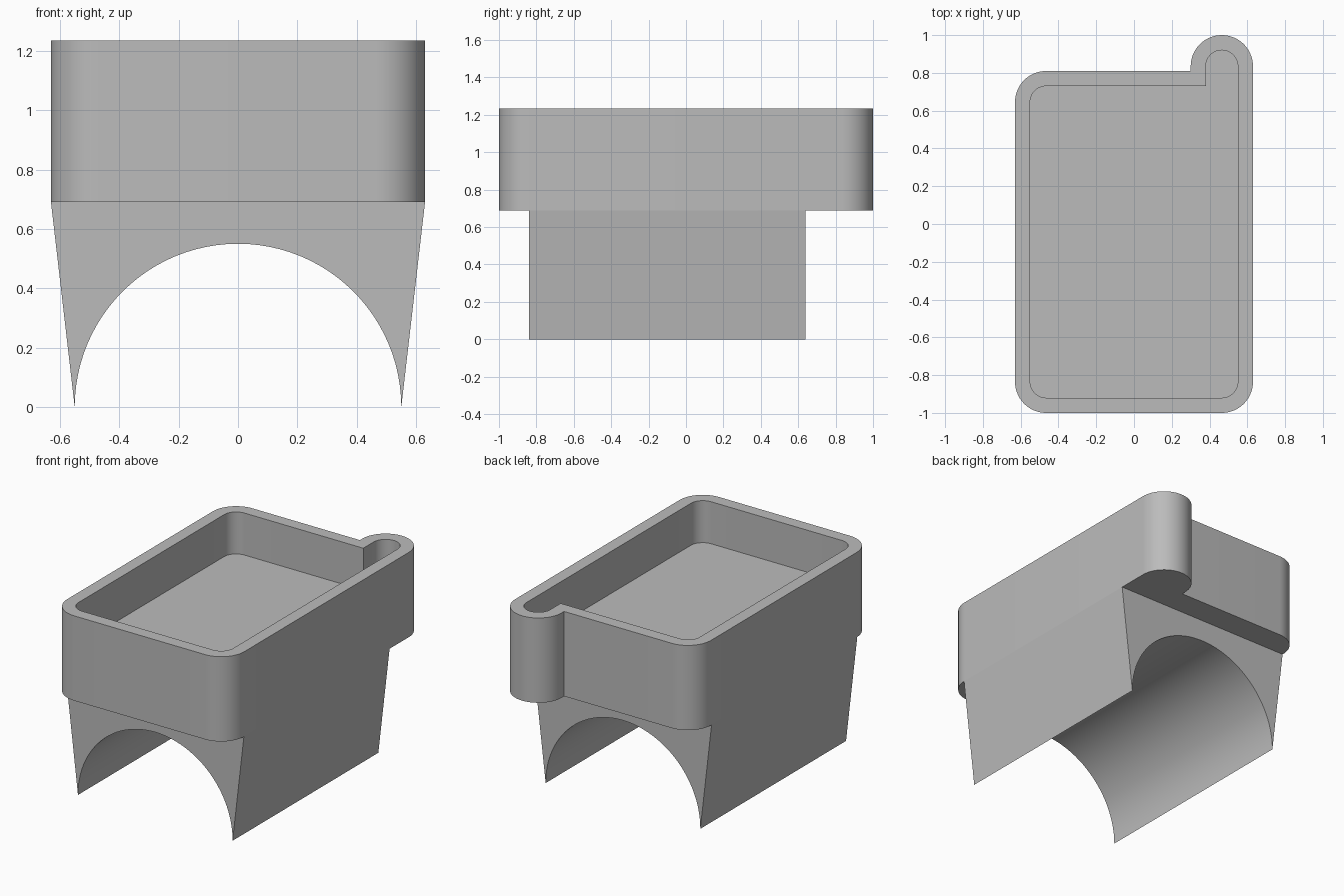
import bpy
import bmesh
from math import sin, cos, pi

if "Cube" in bpy.data.objects:
    bpy.data.objects.remove(bpy.data.objects["Cube"])

GREY = (0.5, 0.5, 0.5, 1)
mat = bpy.data.materials.new("plain grey")
mat.use_nodes = True
mat.diffuse_color = GREY
mat.node_tree.nodes["Principled BSDF"].inputs["Base Color"].default_value = GREY

HALF_W, LEDGE, TOP, FLOOR = 0.63, 0.69, 1.235, 0.965
CORNER, WALL = 0.165, 0.08
ARCH = 0.55
STEPS = 14


def arc(cx, cy, r, start, end, n=STEPS):
    """Points along an arc, angles in quarter turns."""
    angles = [(start + (end - start) * i / n) * pi / 2 for i in range(n + 1)]
    return [(cx + r * cos(a), cy + r * sin(a)) for a in angles]


def tray_outline(inset):
    """Rounded rectangle with a round-ended lobe at the back left."""
    r = CORNER - inset
    c = HALF_W - CORNER
    notch = (c - r, 0.81 - inset)
    return (arc(c, -1 + CORNER, r, -1, 0) + arc(c, 1 - CORNER, r, 0, 2, 2 * STEPS)
            + [notch] + arc(-c, 0.81 - CORNER, r, 1, 2)
            + arc(-c, -1 + CORNER, r, 2, 3))


def bridge(bm, lower, upper):
    n = len(lower)
    for i in range(n):
        j = (i + 1) % n
        bm.faces.new((lower[i], lower[j], upper[j], upper[i]))


def finish(bm, name):
    bmesh.ops.recalc_face_normals(bm, faces=bm.faces)
    mesh = bpy.data.meshes.new(name)
    bm.to_mesh(mesh)
    bm.free()
    mesh.materials.append(mat)
    obj = bpy.data.objects.new(name, mesh)
    bpy.context.collection.objects.link(obj)
    bpy.ops.object.select_all(action="DESELECT")
    obj.select_set(True)
    bpy.context.view_layer.objects.active = obj
    bpy.ops.object.shade_smooth_by_angle(angle=pi / 6)


# Open tray: underside, outer wall, rim, inner wall, floor
bm = bmesh.new()
loops = [[bm.verts.new((x, y, z)) for x, y in tray_outline(inset)]
         for inset, z in ((0, LEDGE), (0, TOP), (WALL, TOP), (WALL, FLOOR))]
bm.faces.new(loops[0])
for a, b in zip(loops, loops[1:]):
    bridge(bm, a, b)
bm.faces.new(loops[-1])
finish(bm, "tray")

# Saddle base: tapered block with a half-round channel along its length
bm = bmesh.new()
profile = arc(0, 0, ARCH, 0, 2, 48) + [(-HALF_W, LEDGE), (HALF_W, LEDGE)]
front, back = [[bm.verts.new((x, y, z)) for x, z in profile] for y in (-0.84, 0.64)]
bm.faces.new(front)
bm.faces.new(back)
bridge(bm, front, back)
finish(bm, "saddle_base")
